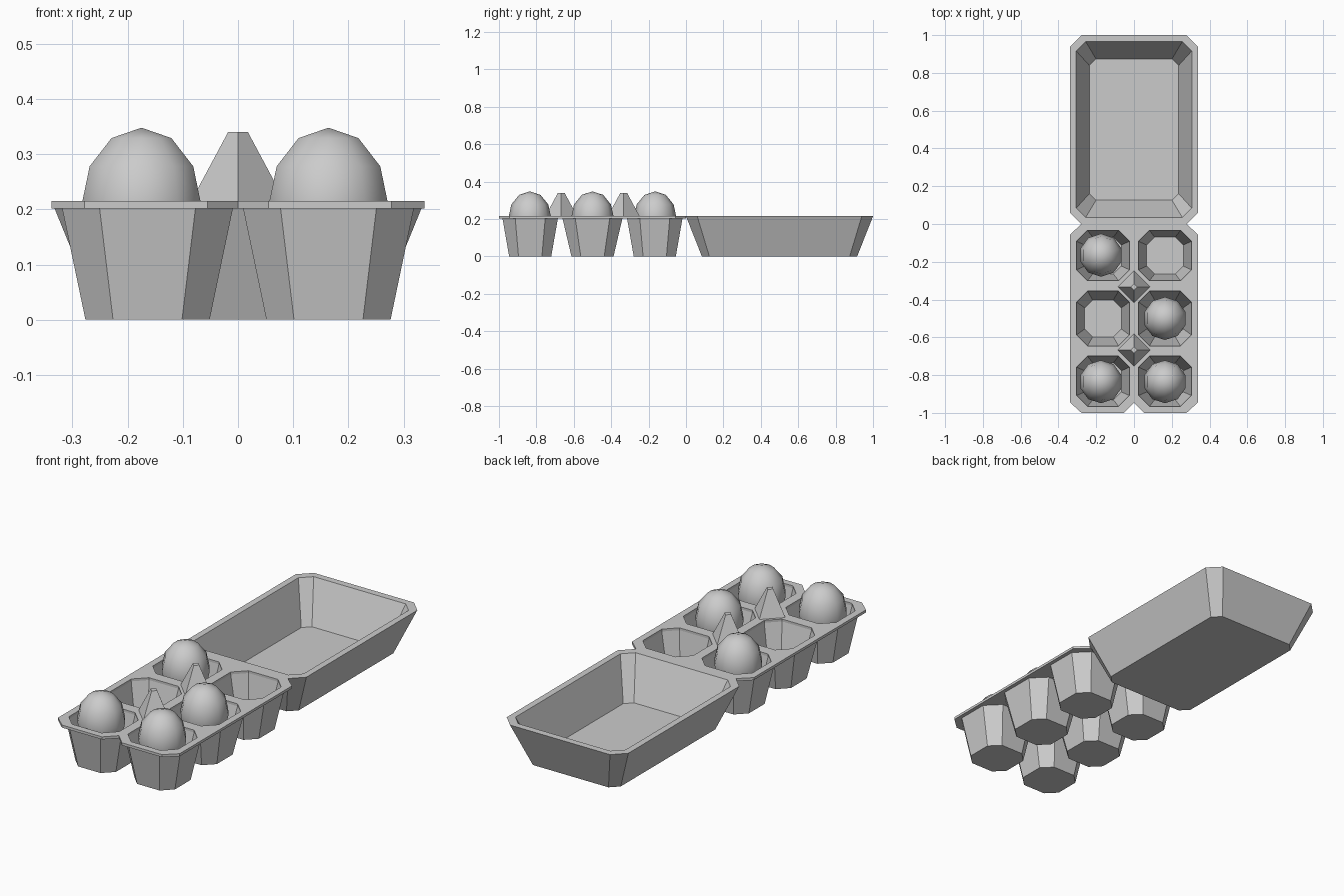
import bpy, bmesh, math

if "Cube" in bpy.data.objects:
    bpy.data.objects.remove(bpy.data.objects["Cube"], do_unlink=True)

grey = bpy.data.materials.new("cardboard_grey")
grey.use_nodes = True
grey.diffuse_color = (0.6, 0.6, 0.6, 1)
grey.node_tree.nodes["Principled BSDF"].inputs["Base Color"].default_value = (0.6, 0.6, 0.6, 1)

RIM, UNDER = 0.215, 0.202
CUP_X = 0.164
ROWS = [(-0.833, 0.148), (-0.5, 0.16), (-0.167, 0.148)]   # centre y, half depth


def octagon(cx, cy, hx, hy, c, z):
    """Rectangle with cut corners, counter-clockwise."""
    corners = [(hx, -hy + c), (hx, hy - c), (hx - c, hy), (c - hx, hy),
               (-hx, hy - c), (-hx, c - hy), (c - hx, -hy), (hx - c, -hy)]
    return [(cx + x, cy + y, z) for x, y in corners]


def add_loft(bm, rings):
    """Skin consecutive rings and cap both ends."""
    loops = [[bm.verts.new(p) for p in ring] for ring in rings]
    n = len(loops[0])
    for a, b in zip(loops, loops[1:]):
        for i in range(n):
            j = (i + 1) % n
            bm.faces.new((a[i], a[j], b[j], b[i]))
    bm.faces.new(loops[0][::-1])
    bm.faces.new(loops[-1])


def finish(name, bm, smooth=False):
    bmesh.ops.recalc_face_normals(bm, faces=bm.faces)
    mesh = bpy.data.meshes.new(name)
    bm.to_mesh(mesh)
    bm.free()
    mesh.materials.append(grey)
    for p in mesh.polygons:
        p.use_smooth = smooth
    obj = bpy.data.objects.new(name, mesh)
    bpy.context.collection.objects.link(obj)
    return obj


def loft(name, rings):
    bm = bmesh.new()
    add_loft(bm, rings)
    return finish(name, bm)


# Tray rim: cut corners and a notch at the front
half = [(0, -0.945), (0.055, -1), (0.278, -1), (0.338, -0.945), (0.338, -0.055), (0.278, 0)]
outline = half + [(-x, y) for x, y in half[:0:-1]]
tray = loft("tray_rim", [[(x, y, z) for x, y in outline] for z in (UNDER, RIM)])

# Openings in the rim
bm = bmesh.new()
for cy, hy in ROWS:
    for side in (-1, 1):
        add_loft(bm, [octagon(side * CUP_X, cy, 0.14, hy - 0.015, 0.058, z) for z in (0.19, 0.23)])
cutter = finish("opening_cutter", bm)
cutter.hide_render = True
mod = tray.modifiers.new("openings", 'BOOLEAN')
mod.operation, mod.solver, mod.object = 'DIFFERENCE', 'EXACT', cutter
bpy.context.view_layer.objects.active = tray
bpy.ops.object.modifier_apply(modifier=mod.name)
bpy.data.objects.remove(cutter, do_unlink=True)

# Six tapered cups
for row, (cy, hy) in enumerate(ROWS):
    for side, label in ((-1, "right"), (1, "left")):
        cx = side * CUP_X
        loft(f"cup_{label}_{row + 1}", [
            octagon(cx, cy, 0.1125, 0.1125, 0.05, 0),
            octagon(cx, cy, 0.155, hy, 0.068, UNDER + 0.001),
            octagon(cx, cy, 0.14, hy - 0.015, 0.058, UNDER + 0.001),
            octagon(cx, cy, 0.097, 0.098, 0.042, 0.013)])

# Pointed posts between the cups
for i, cy in enumerate((-0.333, -0.667)):
    rings = [[(r, cy, z), (0, cy + r, z), (-r, cy, z), (0, cy - r, z)]
             for r, z in ((0.085, UNDER), (0.085, RIM), (0.018, 0.34))]
    loft(f"post_{i + 1}", rings)

# Open lid lying behind the tray
loft("lid", [octagon(0, 0.5, 0.25, 0.415, 0.04, 0),
             octagon(0, 0.5, 0.338, 0.5, 0.06, RIM),
             octagon(0, 0.5, 0.306, 0.466, 0.05, RIM),
             octagon(0, 0.5, 0.236, 0.374, 0.035, 0.013)])

# Four eggs, a little narrower at the top
for i, (x, y) in enumerate(((-0.175, -0.835), (0.164, -0.835), (0.164, -0.5), (-0.175, -0.165))):
    bm = bmesh.new()
    bmesh.ops.create_uvsphere(bm, u_segments=10, v_segments=6, radius=1)
    for v in bm.verts:
        v.co.x = x + v.co.x * 0.114
        v.co.y = y + v.co.y * 0.114
        v.co.z = 0.208 + v.co.z * (0.14 if v.co.z > 0 else 0.15)
    finish(f"egg_{i + 1}", bm, smooth=True)
